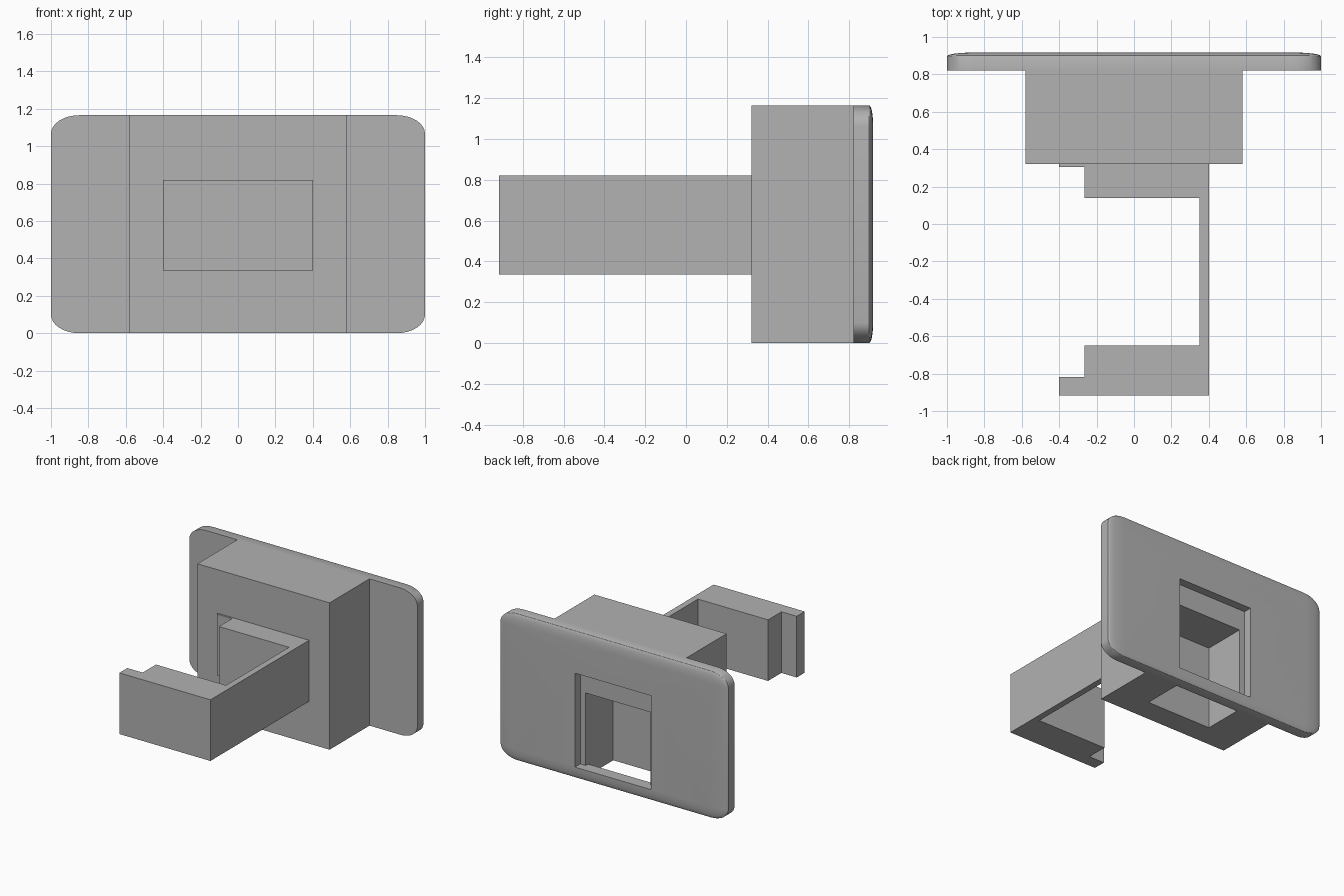
import bpy, bmesh, math

if "Cube" in bpy.data.objects:
    bpy.data.objects.remove(bpy.data.objects["Cube"])

grey = bpy.data.materials.new("plain grey")
grey.diffuse_color = (0.445, 0.445, 0.445, 1)
grey.use_nodes = True
grey.node_tree.nodes["Principled BSDF"].inputs["Base Color"].default_value = grey.diffuse_color


def make_object(name, bm):
    bmesh.ops.recalc_face_normals(bm, faces=bm.faces)
    me = bpy.data.meshes.new(name)
    bm.to_mesh(me)
    bm.free()
    me.materials.append(grey)
    ob = bpy.data.objects.new(name, me)
    bpy.context.collection.objects.link(ob)
    return ob


def loft(name, rings):
    """Skin a list of equal-length point rings and cap both ends."""
    bm = bmesh.new()
    loops = [[bm.verts.new(p) for p in ring] for ring in rings]
    n = len(loops[0])
    for a, b in zip(loops, loops[1:]):
        for i in range(n):
            j = (i + 1) % n
            bm.faces.new((a[i], a[j], b[j], b[i]))
    bm.faces.new(loops[0])
    bm.faces.new(loops[-1])
    return make_object(name, bm)


def box(name, x0, x1, y0, y1, z0, z1):
    return loft(name, [[(x0, y0, z), (x1, y0, z), (x1, y1, z), (x0, y1, z)] for z in (z0, z1)])


def boolean(target, tool, operation):
    mod = target.modifiers.new(operation.lower(), 'BOOLEAN')
    mod.operation, mod.solver, mod.object = operation, 'EXACT', tool
    bpy.context.view_layer.objects.active = target
    bpy.ops.object.modifier_apply(modifier=mod.name)
    bpy.data.objects.remove(tool)


# Cover plate: rounded corners and a shallow domed rim on the back
HEIGHT, RX, RZ = 1.165, 0.15, 0.10


def plate_ring(y, inset):
    pts = []
    for k, (sx, sz) in enumerate([(1, 1), (-1, 1), (-1, -1), (1, -1)]):
        for s in range(9):
            a = math.radians(90 * k + 90 * s / 8)
            pts.append((sx * (1 - RX) + RX * (1 - inset) * math.cos(a), y,
                        HEIGHT / 2 + sz * (HEIGHT / 2 - RZ) + RZ * (1 - inset) * math.sin(a)))
    return pts


rings = [plate_ring(0.82, 0)]
for deg in range(0, 85, 12):
    t = math.radians(deg)
    rings.append(plate_ring(0.897 + 0.02 * math.sin(t), 1 - math.cos(t)))
housing = loft("wall_plate_housing", rings)

# Block in front of the plate
boolean(housing, box("block", -0.58, 0.58, 0.32, 0.82, 0, HEIGHT), 'UNION')

# Cavity open to the back and the underside, with a shallow recess around it
cavity = [(0.505, -0.1), (0.82, -0.1), (0.82, 0.09), (0.9, 0.09), (0.9, 0.665), (0.505, 0.665)]
boolean(housing, loft("cavity", [[(x, y, z) for y, z in cavity] for x in (-0.285, 0.285)]), 'DIFFERENCE')
boolean(housing, box("recess", -0.333, 0.333, 0.85, 1.0, 0.09, 0.835), 'DIFFERENCE')

bpy.ops.object.select_all(action='DESELECT')
housing.select_set(True)
bpy.context.view_layer.objects.active = housing
bpy.ops.object.shade_smooth_by_angle(angle=math.radians(30))

# C-shaped clip arm with stepped jaws
clip = [(-0.4, 0.32), (-0.4, 0.305), (-0.265, 0.305), (-0.265, 0.14), (0.35, 0.14),
        (0.35, -0.65), (-0.265, -0.65), (-0.265, -0.817), (-0.4, -0.817),
        (-0.4, -0.917), (0.4, -0.917), (0.4, 0.32)]
loft("clip_arm", [[(x, y, z) for x, y in clip] for z in (0.335, 0.82)])
